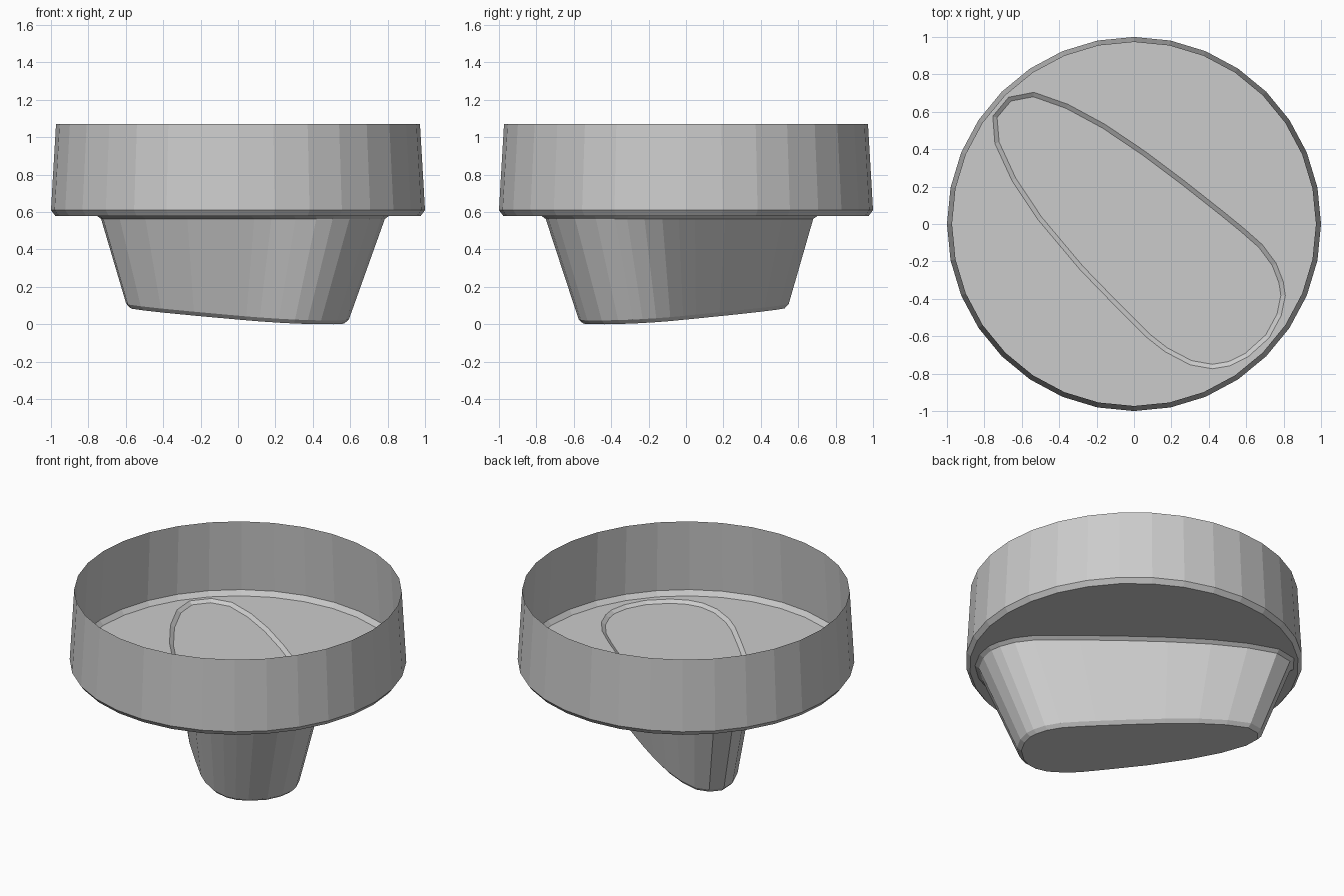
import bpy, bmesh, math
from mathutils import Vector

if "Cube" in bpy.data.objects:
    bpy.data.objects.remove(bpy.data.objects["Cube"])

# Outline of the grip where it meets the dial floor (clockwise from the pointer tip)
OVAL = [Vector(p) for p in (
    (-0.755, 0.576), (-0.67, 0.678), (-0.535, 0.704), (-0.353, 0.64), (-0.155, 0.533),
    (0.06, 0.388), (0.273, 0.228), (0.477, 0.067), (0.584, -0.02), (0.686, -0.11),
    (0.76, -0.21), (0.798, -0.308), (0.809, -0.383), (0.787, -0.49), (0.723, -0.608),
    (0.61, -0.71), (0.514, -0.758), (0.418, -0.774), (0.30, -0.753), (0.166, -0.683),
    (0.07, -0.608), (-0.086, -0.453), (-0.289, -0.244), (-0.514, 0.024),
    (-0.653, 0.233), (-0.744, 0.431))]
FLOOR_Z, CAP_Z = 0.58, 0.563


def inset(pts, d):
    """Offset a clockwise outline inward by d."""
    out = []
    for i, p in enumerate(pts):
        t = (pts[(i + 1) % len(pts)] - pts[i - 1]).normalized()
        out.append(p + Vector((t.y, -t.x)) * d)
    return out


def scaled(pts, k, centre=Vector((-0.11, 0.07))):
    return [centre + (p - centre) * k for p in pts]


def ring(bm, pts, z):
    return [bm.verts.new((p[0], p[1], z(p) if callable(z) else z)) for p in pts]


def bridge(bm, a, b):
    n = len(a)
    for i in range(n):
        j = (i + 1) % n
        bm.faces.new((a[i], a[j], b[j], b[i]))


def circle(r, n=32):
    return [(r * math.cos(2 * math.pi * i / n), r * math.sin(2 * math.pi * i / n)) for i in range(n)]


def finish(bm, name):
    bmesh.ops.recalc_face_normals(bm, faces=bm.faces)
    me = bpy.data.meshes.new(name)
    bm.to_mesh(me)
    bm.free()
    ob = bpy.data.objects.new(name, me)
    bpy.context.collection.objects.link(ob)
    return ob


# Dial skirt: open-topped thin wall, chamfer, and floor with an oval opening
bm = bmesh.new()
rim = ring(bm, circle(0.973), 1.07)
belt = ring(bm, circle(1.0), 0.61)
base = ring(bm, circle(0.977), FLOOR_Z)
bridge(bm, rim, belt)
bridge(bm, belt, base)
hole = ring(bm, OVAL, FLOOR_Z)
edges = []
for loop in (base, hole):
    for i, v in enumerate(loop):
        w = loop[(i + 1) % len(loop)]
        edges.append(bm.edges.get((v, w)) or bm.edges.new((v, w)))
bmesh.ops.triangle_fill(bm, edges=edges, use_beauty=True, normal=(0, 0, 1))
# Small bevelled step around the opening
step = ring(bm, inset(OVAL, 0.024), CAP_Z)
bridge(bm, hole, step)
finish(bm, "dial_skirt")

# Grip: tapered oval with a slightly tilted, bevelled end
top = inset(OVAL, 0.024)
shoulder = scaled(top, 0.785)
tip = scaled(inset(top, 0.02), 0.775)


def along(p):
    return (p[1] - p[0]) / math.sqrt(2)


lo, hi = min(map(along, tip)), max(map(along, tip))


def tilt(p):
    return 0.088 * (along(p) - lo) / (hi - lo)


bm = bmesh.new()
a = ring(bm, top, CAP_Z)
b = ring(bm, shoulder, lambda p: tilt(p) + 0.022)
c = ring(bm, tip, tilt)
bridge(bm, a, b)
bridge(bm, b, c)
bm.faces.new(a)
bm.faces.new(c)
finish(bm, "grip")
